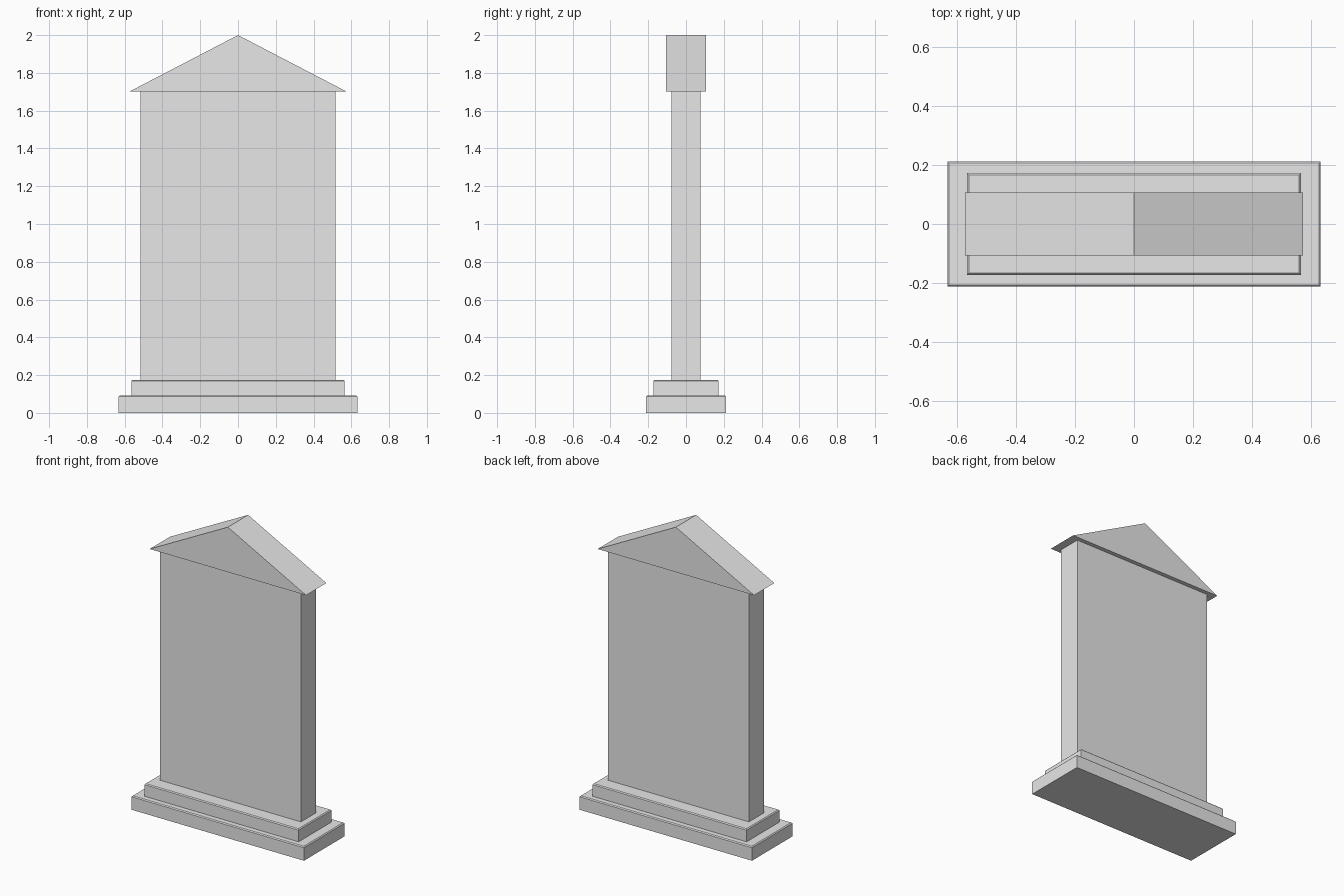
import bpy
import bmesh

cube = bpy.data.objects.get("Cube")
if cube:
    bpy.data.objects.remove(cube, do_unlink=True)

stone = bpy.data.materials.new("pale_grey_stone")
stone.use_nodes = True
stone.diffuse_color = (0.8, 0.8, 0.8, 1)
stone.node_tree.nodes["Principled BSDF"].inputs["Base Color"].default_value = (0.8, 0.8, 0.8, 1)


def finish(name, bm):
    bmesh.ops.recalc_face_normals(bm, faces=bm.faces)
    mesh = bpy.data.meshes.new(name)
    bm.to_mesh(mesh)
    bm.free()
    mesh.materials.append(stone)
    obj = bpy.data.objects.new(name, mesh)
    bpy.context.collection.objects.link(obj)
    return obj


def block(name, half_x, half_y, z0, z1, chamfer=0):
    """Box centred on the z axis, with an optional chamfer round its top."""
    bm = bmesh.new()
    bmesh.ops.create_cube(bm, size=2)
    for v in bm.verts:
        v.co = (v.co.x * half_x, v.co.y * half_y, z1 if v.co.z > 0 else z0)
    if chamfer:
        top = [e for e in bm.edges if all(v.co.z == e.verts[0].co.z for v in e.verts)
               and e.verts[0].co.z > (z0 + z1) / 2]
        bmesh.ops.bevel(bm, geom=top, offset=chamfer, segments=1, affect='EDGES')
    return finish(name, bm)


def extrude_face(bm, faces, offset):
    result = bmesh.ops.extrude_face_region(bm, geom=faces)
    moved = [g for g in result["geom"] if isinstance(g, bmesh.types.BMVert)]
    bmesh.ops.translate(bm, verts=moved, vec=offset)


# Stepped plinth and upright slab
block("lower_step", 0.632, 0.212, 0, 0.092, 0.006)
block("upper_step", 0.565, 0.172, 0.092, 0.175, 0.006)
block("slab", 0.516, 0.078, 0.175, 1.702)

# Gabled cap
bm = bmesh.new()
gable = [(-0.573, 1.702), (0.573, 1.702), (0, 2.0)]
face = bm.faces.new([bm.verts.new((x, -0.106, z)) for x, z in gable])
extrude_face(bm, [face], (0, 0.212, 0))
finish("gabled_cap", bm)

# Raised border round the front of the slab
bm = bmesh.new()
border = [(-0.479, 0.205), (0.479, 0.205), (0.479, 1.62), (-0.479, 1.62)]
face = bm.faces.new([bm.verts.new((x, -0.078, z)) for x, z in border])
bmesh.ops.inset_region(bm, faces=[face], thickness=0.017)
bmesh.ops.delete(bm, geom=[face], context='FACES')
extrude_face(bm, bm.faces[:], (0, -0.023, 0))
finish("front_border", bm)
